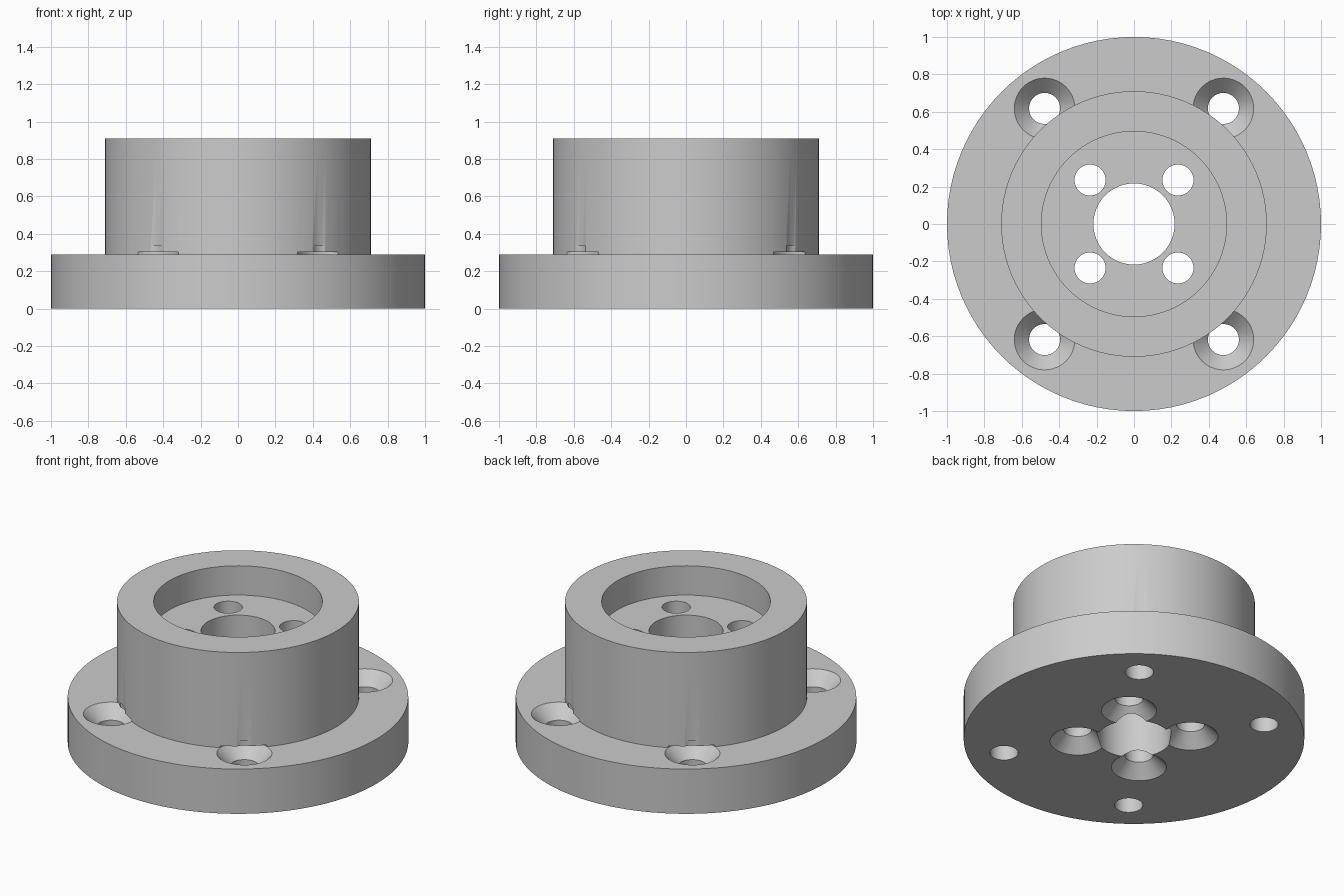
import bpy, bmesh, math

if "Cube" in bpy.data.objects:
    bpy.data.objects.remove(bpy.data.objects["Cube"])

SEG = 96
# Key radii and heights
FLANGE_R, FLANGE_H = 1.0, 0.29
HUB_R, HUB_H = 0.71, 0.91
RECESS_R, RECESS_Z = 0.495, 0.72
BORE_R = 0.217
HOLE_R, SINK_R, SINK_D = 0.083, 0.162, 0.08

grey = bpy.data.materials.new("plain_grey")
grey.diffuse_color = (0.6, 0.6, 0.6, 1)
grey.use_nodes = True
grey.node_tree.nodes["Principled BSDF"].inputs["Base Color"].default_value = grey.diffuse_color


def lathe(name, profile, centre=(0, 0), seg=SEG, ring=False):
    """Spin an (r, z) profile about the vertical; ring closes it around a bore."""
    bm = bmesh.new()
    loops = []
    for r, z in profile:
        loops.append([bm.verts.new((centre[0] + r * math.cos(2 * math.pi * i / seg),
                                    centre[1] + r * math.sin(2 * math.pi * i / seg), z))
                      for i in range(seg)])
    pairs = list(zip(loops, loops[1:]))
    if ring:
        pairs.append((loops[-1], loops[0]))
    else:
        bm.faces.new(loops[0])
        bm.faces.new(loops[-1])
    for a, b in pairs:
        for i in range(seg):
            j = (i + 1) % seg
            bm.faces.new((a[i], a[j], b[j], b[i]))
    bmesh.ops.recalc_face_normals(bm, faces=bm.faces)
    mesh = bpy.data.meshes.new(name)
    bm.to_mesh(mesh)
    bm.free()
    mesh.materials.append(grey)
    ob = bpy.data.objects.new(name, mesh)
    bpy.context.collection.objects.link(ob)
    return ob


# Flange, hub, recess and bore in one turned part
body = lathe("flanged_hub", [
    (BORE_R, 0), (FLANGE_R, 0), (FLANGE_R, FLANGE_H), (HUB_R, FLANGE_H),
    (HUB_R, HUB_H), (RECESS_R, HUB_H), (RECESS_R, RECESS_Z), (BORE_R, RECESS_Z)], ring=True)

cutters = []
for sx in (-1, 1):
    for sy in (-1, 1):
        # Flange screw hole, countersunk from above, nicking the hub wall
        cutters.append(lathe("flange_hole_cutter", [
            (HOLE_R, -0.1), (HOLE_R, FLANGE_H - SINK_D), (SINK_R, FLANGE_H),
            (SINK_R, 0.302), (HOLE_R, 0.302), (HOLE_R, 0.335)],
            (sx * 0.478, sy * 0.618), 48))
        # Hub screw hole, countersunk from below
        cutters.append(lathe("hub_hole_cutter", [
            (SINK_R, -0.1), (SINK_R, 0), (HOLE_R, SINK_D), (HOLE_R, 0.8)],
            (sx * 0.235, sy * 0.235), 48))

for c in cutters:
    c.hide_render = True
    mod = body.modifiers.new(c.name, 'BOOLEAN')
    mod.operation = 'DIFFERENCE'
    mod.solver = 'EXACT'
    mod.object = c

# Bake the cuts and remove the cutters
bpy.context.view_layer.update()
dg = bpy.context.evaluated_depsgraph_get()
baked = bpy.data.meshes.new_from_object(body.evaluated_get(dg))
body.modifiers.clear()
body.data = baked
for c in cutters:
    bpy.data.objects.remove(c, do_unlink=True)

bpy.context.view_layer.objects.active = body
body.select_set(True)
bpy.ops.object.shade_smooth_by_angle(angle=math.radians(30))
